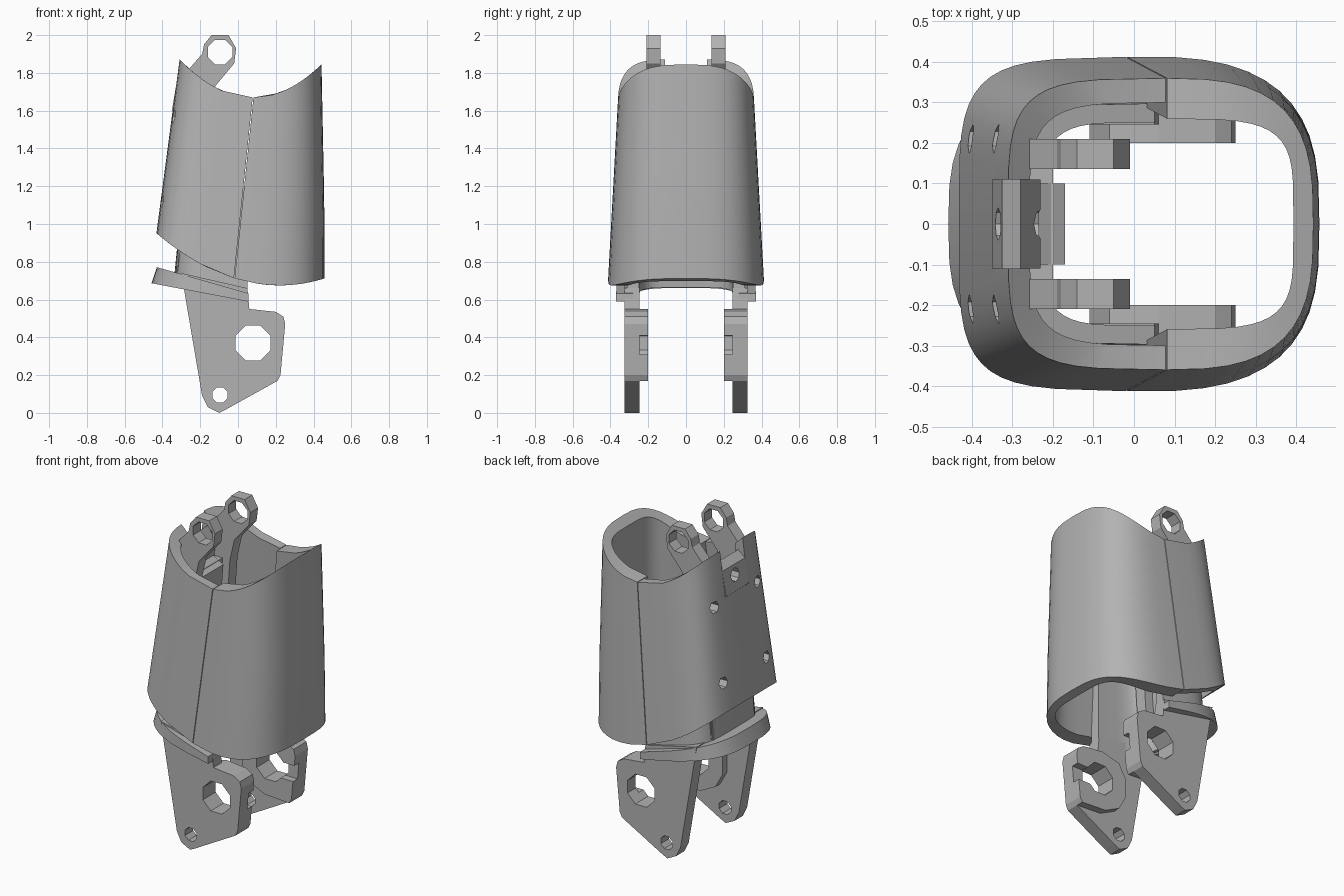
import bpy, bmesh, math
from mathutils import Matrix

if "Cube" in bpy.data.objects:
    bpy.data.objects.remove(bpy.data.objects["Cube"], do_unlink=True)

# One plain grey for everything
GREY = (0.45, 0.45, 0.45, 1)
grey = bpy.data.materials.new("plain grey")
grey.use_nodes = True
grey.diffuse_color = GREY
grey.node_tree.nodes["Principled BSDF"].inputs["Base Color"].default_value = GREY


def finish(name, bm, smooth=False):
    bmesh.ops.recalc_face_normals(bm, faces=bm.faces)
    mesh = bpy.data.meshes.new(name)
    bm.to_mesh(mesh)
    bm.free()
    mesh.materials.append(grey)
    obj = bpy.data.objects.new(name, mesh)
    bpy.context.collection.objects.link(obj)
    if smooth:
        shade(obj)
    return obj


def shade(obj):
    bpy.ops.object.select_all(action='DESELECT')
    obj.select_set(True)
    bpy.context.view_layer.objects.active = obj
    bpy.ops.object.shade_smooth_by_angle(angle=math.radians(30))


def loft(bm, loops):
    """Solid skinned through closed loops, capped at both ends."""
    rings = [[bm.verts.new(p) for p in loop] for loop in loops]
    for a, b in zip(rings, rings[1:]):
        for i in range(len(a)):
            j = (i + 1) % len(a)
            bm.faces.new((a[i], a[j], b[j], b[i]))
    bm.faces.new(rings[0])
    bm.faces.new(rings[-1])


def prism(bm, pts, y0, y1):
    loft(bm, [[(x, y, z) for x, z in pts] for y in (y0, y1)])


def disc(x, z, r, n=8):
    return [(x + r * math.cos(math.tau * (i + .5) / n),
             z + r * math.sin(math.tau * (i + .5) / n)) for i in range(n)]


def box(bm, x0, x1, y0, y1, z0, z1):
    prism(bm, [(x0, z0), (x1, z0), (x1, z1), (x0, z1)], y0, y1)


def cut(obj, bm):
    """Subtract the cutter shapes and bake the result."""
    cutter = finish("cutter", bm)
    cutter.hide_render = True
    mod = obj.modifiers.new("cut", 'BOOLEAN')
    mod.object = cutter
    mod.solver = 'EXACT'
    graph = bpy.context.evaluated_depsgraph_get()
    baked = bpy.data.meshes.new_from_object(obj.evaluated_get(graph))
    obj.modifiers.clear()
    obj.data = baked
    bpy.data.objects.remove(cutter, do_unlink=True)


def half_tube(name, side, centre, outer, inner, bottom, top, rows=10, cols=24):
    """Half of a rounded tube, with its ends shaped by bottom(x) and top(x)."""
    bm = bmesh.new()

    def point(t, f, size):
        z = (bottom(0) + top(0)) / 2
        for _ in range(8):
            a, b, n = size(z)
            x = centre(z) + side * a * max(math.cos(t), 0) ** (2 / n)
            z = bottom(x) + f * (top(x) - bottom(x))
        s = math.sin(t)
        return (x, math.copysign(b * abs(s) ** (2 / n), s), z)

    loops = []
    for c in range(cols + 1):
        t = math.pi * (c / cols - .5)
        if c in (0, cols):
            t = math.copysign(math.pi / 2, t)
        up = [point(t, r / rows, outer) for r in range(rows + 1)]
        down = [point(t, r / rows, inner) for r in range(rows, -1, -1)]
        loops.append(up + down)
    loft(bm, loops)
    return finish(name, bm, True)


# Outer shell: two halves meeting at a slanted seam
def seam(z): return -.02 + .104 * (z - .71)
def rear(z): return -.43 + .132 * (z - .95)
def fore(z): return .455 - .02 * max(0, z - 1.1)
def wide(z): return .41 - .055 * (z - .75)
def rim(x): return 1.67 + 1.33 * (x - .08) ** 2
def hem(x): return .675 + .65 * (x - .22) ** 2


rear_shell = half_tube(
    "rear_shell", -1, lambda z: seam(z) - .002,
    lambda z: (seam(z) - rear(z), wide(z), 4.5),
    lambda z: (seam(z) - rear(z) - .06, wide(z) - .06, 4.5), hem, rim)
front_shell = half_tube(
    "front_shell", 1, lambda z: seam(z) + .002,
    lambda z: (fore(z) - seam(z), wide(z), 3),
    lambda z: (fore(z) - seam(z) - .05, wide(z) - .1, 4.5), hem, rim)

# Screw holes and latch notch in the rear shell
bm = bmesh.new()
for y in (-.21, .21):
    for z in (1.12, 1.57):
        place = Matrix.Translation((-.38, y, z)) @ Matrix.Rotation(math.pi / 2, 4, 'Y')
        bmesh.ops.create_cone(bm, cap_ends=True, segments=6, radius1=.036,
                              radius2=.036, depth=.25, matrix=place)
box(bm, -.5, -.2, -.11, .11, 1.62, 2)
cut(rear_shell, bm)
shade(rear_shell)

# Tilted collar and the neck rising from it into the shell
half_tube("collar", -1, lambda z: .055,
          lambda z: (.515 - .33 * (z - .68), .37, 3),
          lambda z: (.38, .28, 3.5),
          lambda x: .59 - .19 * (x - .05), lambda x: .633 - .286 * (x - .055), rows=1)
half_tube("neck", -1, lambda z: .05,
          lambda z: (.385 - .1 * (z - .75), .31 - .03 * (z - .75), 4.5),
          lambda z: (.33 - .1 * (z - .75), .25, 4.5),
          lambda x: .61 - .19 * x, lambda x: 1.2 - .4 * x, rows=2)

# Back plate, latch block and spine inside the shell
bm = bmesh.new()
prism(bm, [(-.33, .72), (-.27, .72), (-.2, 1.6), (-.26, 1.6)], -.2, .2)
finish("back_plate", bm)
bm = bmesh.new()
prism(bm, [(-.35, 1.6), (-.325, 1.75), (-.28, 1.79), (-.23, 1.7), (-.25, 1.5)], -.11, .11)
latch = finish("latch_block", bm)
bm = bmesh.new()
place = Matrix.Translation((-.3, 0, 1.69)) @ Matrix.Rotation(math.pi / 2, 4, 'Y')
bmesh.ops.create_cone(bm, cap_ends=True, segments=8, radius1=.04, radius2=.04,
                      depth=.3, matrix=place)
cut(latch, bm)
bm = bmesh.new()
prism(bm, [(-.28, 1.2), (-.2, 1.2), (-.17, 1.58), (-.24, 1.62)], -.1, .1)
finish("spine_block", bm)

ear = [(-.14, 2), (-.05, 2), (-.01, 1.93), (-.02, 1.85), (-.12, 1.73),
       (-.15, 1.6), (-.21, .75), (-.32, .75), (-.27, 1.75), (-.26, 1.82),
       (-.19, 1.9), (-.18, 1.95)]
leg = [(-.3, .74), (-.28, .62), (-.19, .09), (-.16, .03), (-.1, 0), (-.06, .02),
       (.21, .17), (.225, .2), (.25, .47), (.24, .51), (.2, .535), (.06, .55), (.05, .66)]
boss = [(.21, .17), (.225, .2), (.25, .47), (.24, .51), (.2, .535), (.06, .55),
        (-.06, .52), (-.11, .43), (-.11, .32), (-.06, .23), (.04, .18)]

for label, s in (("left", 1), ("right", -1)):
    # Eared rail running up through the shell
    bm = bmesh.new()
    prism(bm, ear, s * .135, s * .21)
    rail = finish(label + "_eared_rail", bm)
    bm = bmesh.new()
    prism(bm, disc(-.095, 1.91, .07), s * .1, s * .25)
    cut(rail, bm)

    # Lower leg with pivot holes
    bm = bmesh.new()
    prism(bm, leg, s * .245, s * .325)
    plate = finish(label + "_leg", bm)
    bm = bmesh.new()
    prism(bm, disc(.08, .37, .1), s * .15, s * .4)
    prism(bm, disc(-.095, .095, .043), s * .15, s * .4)
    cut(plate, bm)

    # Thick inner boss with a slot towards the front
    bm = bmesh.new()
    prism(bm, boss, s * .2, s * .246)
    hub = finish(label + "_pivot_boss", bm)
    bm = bmesh.new()
    prism(bm, disc(.08, .37, .1), s * .15, s * .3)
    cut(hub, bm)
    bm = bmesh.new()
    box(bm, .12, .3, s * .15, s * .3, .31, .41)
    cut(hub, bm)
